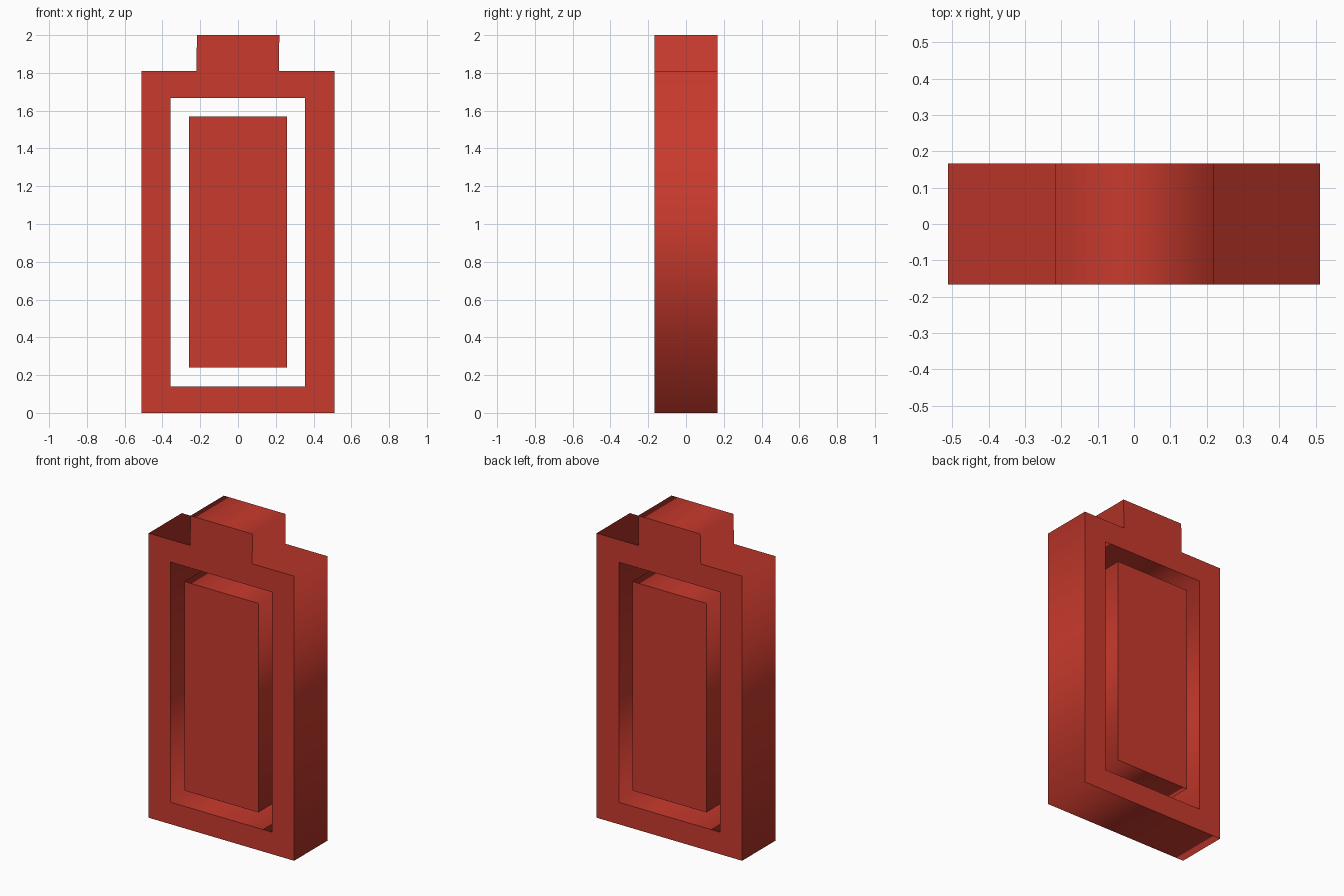
import bpy
import math

if "Cube" in bpy.data.objects:
    bpy.data.objects.remove(bpy.data.objects["Cube"])

HALF_DEPTH = 0.167

red = bpy.data.materials.new("battery red")
red.diffuse_color = (0.578, 0.042, 0.026, 1.0)
red.use_nodes = True
red.node_tree.nodes["Principled BSDF"].inputs["Base Color"].default_value = red.diffuse_color


def rect(x0, x1, z0, z1):
    return [(x0, z0), (x1, z0), (x1, z1), (x0, z1)]


def slab(name, outlines):
    """Extrude closed x-z outlines through the depth; inner outlines become holes."""
    curve = bpy.data.curves.new(name, 'CURVE')
    curve.dimensions = '2D'
    curve.fill_mode = 'BOTH'
    curve.extrude = HALF_DEPTH
    for points in outlines:
        spline = curve.splines.new('POLY')
        spline.points.add(len(points) - 1)
        for p, (x, z) in zip(spline.points, points):
            p.co = (x, z, 0, 1)
        spline.use_cyclic_u = True
    curve.materials.append(red)
    obj = bpy.data.objects.new(name, curve)
    obj.rotation_euler.x = math.pi / 2
    bpy.context.collection.objects.link(obj)
    bpy.ops.object.select_all(action='DESELECT')
    obj.select_set(True)
    bpy.context.view_layer.objects.active = obj
    bpy.ops.object.convert(target='MESH')
    return bpy.context.object


# Casing with the terminal on top and a rectangular window through it
casing = [(-0.512, 0), (0.512, 0), (0.512, 1.81), (0.216, 1.81),
          (0.219, 2.0), (-0.217, 2.0), (-0.221, 1.81), (-0.512, 1.81)]
slab("casing", [casing, rect(-0.357, 0.355, 0.14, 1.667)])

# Charge block floating inside the window, flush front and back
slab("charge_block", [rect(-0.26, 0.26, 0.24, 1.57)])
